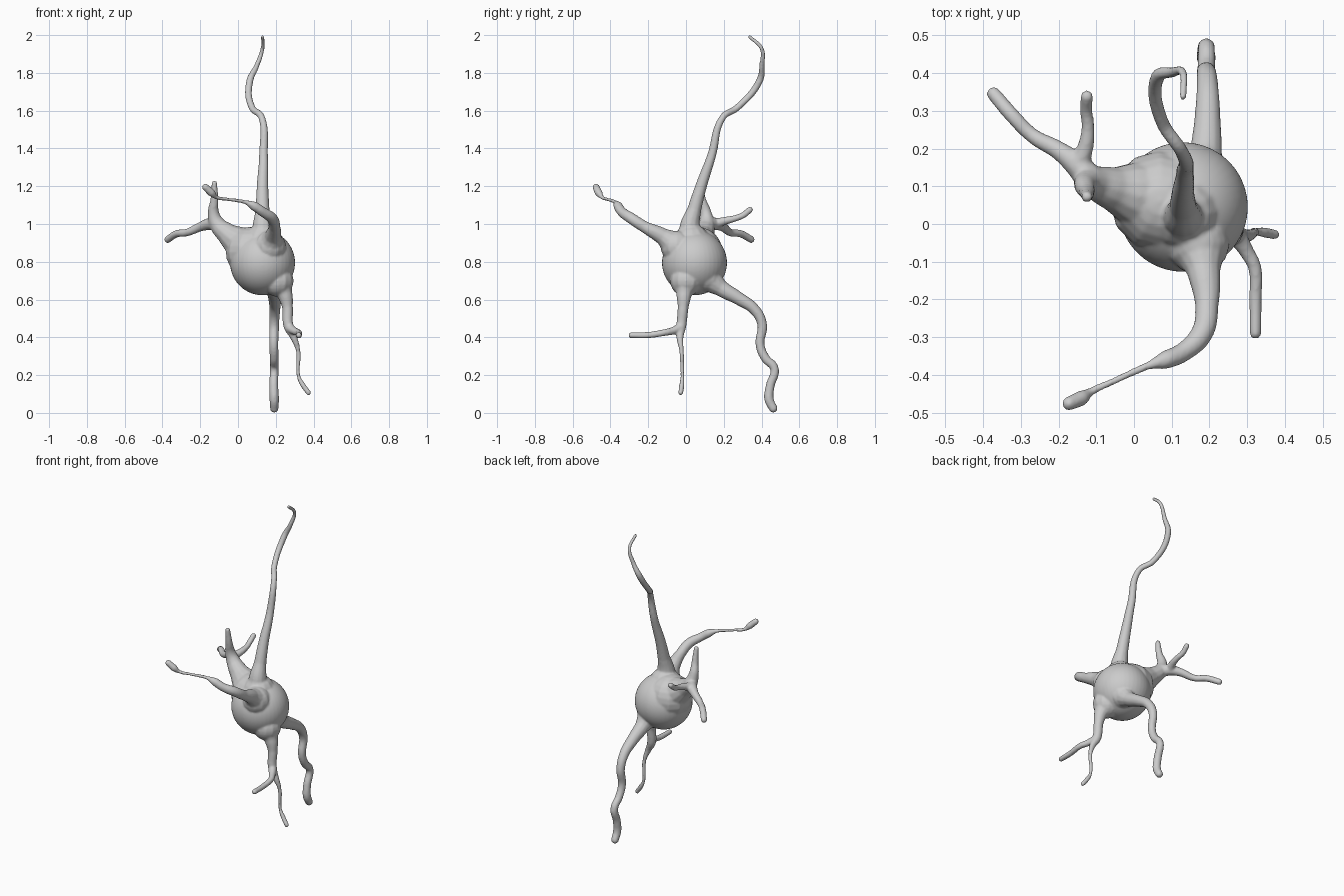
import bpy, bmesh
from mathutils import Vector

SOMA = Vector((0.13, 0.045, 0.795))
bm = bmesh.new()


def ball(center, r, seg=12):
    s = bmesh.ops.create_uvsphere(bm, u_segments=seg, v_segments=seg, radius=r)
    bmesh.ops.translate(bm, verts=s["verts"], vec=Vector(center))


def process(pts):
    """Tapered branch through (x, y, z, radius) points with a rounded tip."""
    cu = bpy.data.curves.new("path", "CURVE")
    cu.dimensions = "3D"
    cu.bevel_depth = 1.0
    cu.bevel_resolution = 4
    cu.use_fill_caps = True
    sp = cu.splines.new("BEZIER")
    sp.resolution_u = 8
    sp.bezier_points.add(len(pts) - 1)
    for bp, (x, y, z, r) in zip(sp.bezier_points, pts):
        bp.co = (x, y, z)
        bp.radius = r
        bp.handle_left_type = bp.handle_right_type = "AUTO"
    ob = bpy.data.objects.new("path", cu)
    bpy.context.collection.objects.link(ob)
    dg = bpy.context.evaluated_depsgraph_get()
    me = bpy.data.meshes.new_from_object(ob.evaluated_get(dg))
    bm.from_mesh(me)
    bpy.data.objects.remove(ob)
    for end in (pts[0], pts[-1]):
        ball(end[:3], end[3])


# cell body
ball(SOMA, 0.172, 40)

# tall upper process
process([(0.13, 0.03, 0.90, 0.10), (0.13, 0.02, 0.98, 0.055), (0.13, 0.045, 1.08, 0.037),
         (0.13, 0.08, 1.20, 0.031), (0.135, 0.135, 1.36, 0.024), (0.125, 0.195, 1.565, 0.018),
         (0.075, 0.27, 1.615, 0.018), (0.063, 0.39, 1.76, 0.019), (0.10, 0.402, 1.84, 0.014),
         (0.13, 0.40, 1.93, 0.011), (0.13, 0.338, 1.99, 0.010)])

# front process with thin neck and swollen tip
process([(0.17, -0.05, 0.88, 0.085), (0.185, -0.125, 0.935, 0.045), (0.193, -0.22, 0.985, 0.031),
         (0.18, -0.29, 1.03, 0.030), (0.13, -0.34, 1.065, 0.026), (0.085, -0.36, 1.095, 0.025),
         (0.04, -0.375, 1.115, 0.011), (-0.05, -0.415, 1.13, 0.009), (-0.115, -0.445, 1.142, 0.011),
         (-0.14, -0.462, 1.165, 0.021), (-0.172, -0.476, 1.195, 0.019)])

# left trunk and its three branches
process([(0.07, 0.06, 0.85, 0.135), (0.0, 0.08, 0.905, 0.088), (-0.06, 0.095, 0.95, 0.058),
         (-0.11, 0.11, 1.0, 0.043), (-0.13, 0.105, 1.06, 0.030), (-0.125, 0.085, 1.13, 0.021),
         (-0.125, 0.072, 1.215, 0.015)])
process([(-0.11, 0.11, 1.0, 0.042), (-0.15, 0.155, 1.0, 0.033), (-0.20, 0.195, 0.985, 0.025),
         (-0.27, 0.235, 0.955, 0.020), (-0.325, 0.29, 0.948, 0.020), (-0.372, 0.345, 0.918, 0.019)])
process([(-0.15, 0.155, 1.0, 0.030), (-0.13, 0.20, 1.015, 0.022), (-0.122, 0.26, 1.03, 0.017),
         (-0.127, 0.30, 1.045, 0.017), (-0.125, 0.338, 1.075, 0.017)])

# back lower process
process([(0.18, 0.11, 0.72, 0.08), (0.19, 0.185, 0.66, 0.044), (0.195, 0.28, 0.605, 0.035),
         (0.195, 0.365, 0.545, 0.029), (0.192, 0.403, 0.47, 0.026), (0.19, 0.392, 0.36, 0.024),
         (0.192, 0.42, 0.29, 0.024), (0.192, 0.468, 0.235, 0.023), (0.19, 0.445, 0.14, 0.024),
         (0.192, 0.44, 0.07, 0.025), (0.192, 0.462, 0.024, 0.023)])

# right lower process: downward branch, then forward branch
process([(0.21, 0.0, 0.70, 0.085), (0.247, -0.01, 0.63, 0.042), (0.262, -0.015, 0.56, 0.029),
         (0.267, -0.025, 0.46, 0.027), (0.295, -0.032, 0.40, 0.019), (0.318, -0.024, 0.33, 0.012),
         (0.322, -0.02, 0.19, 0.010), (0.342, -0.022, 0.15, 0.014), (0.373, -0.028, 0.107, 0.014)])
process([(0.272, -0.03, 0.45, 0.026), (0.30, -0.075, 0.433, 0.020), (0.32, -0.115, 0.425, 0.018),
         (0.322, -0.20, 0.412, 0.017), (0.322, -0.29, 0.411, 0.016)])

# fuse everything into one smooth organic skin
bmesh.ops.remove_doubles(bm, verts=bm.verts, dist=0.0001)
mesh = bpy.data.meshes.new("nerve_cell")
bm.to_mesh(mesh)
bm.free()
cell = bpy.data.objects.new("nerve_cell", mesh)
bpy.context.collection.objects.link(cell)
bpy.context.view_layer.objects.active = cell
cell.select_set(True)
rm = cell.modifiers.new("fuse", "REMESH")
rm.mode = "VOXEL"
rm.voxel_size = 0.006
rm.use_smooth_shade = True
sm = cell.modifiers.new("soften", "SMOOTH")
sm.factor = 0.5
sm.iterations = 6
